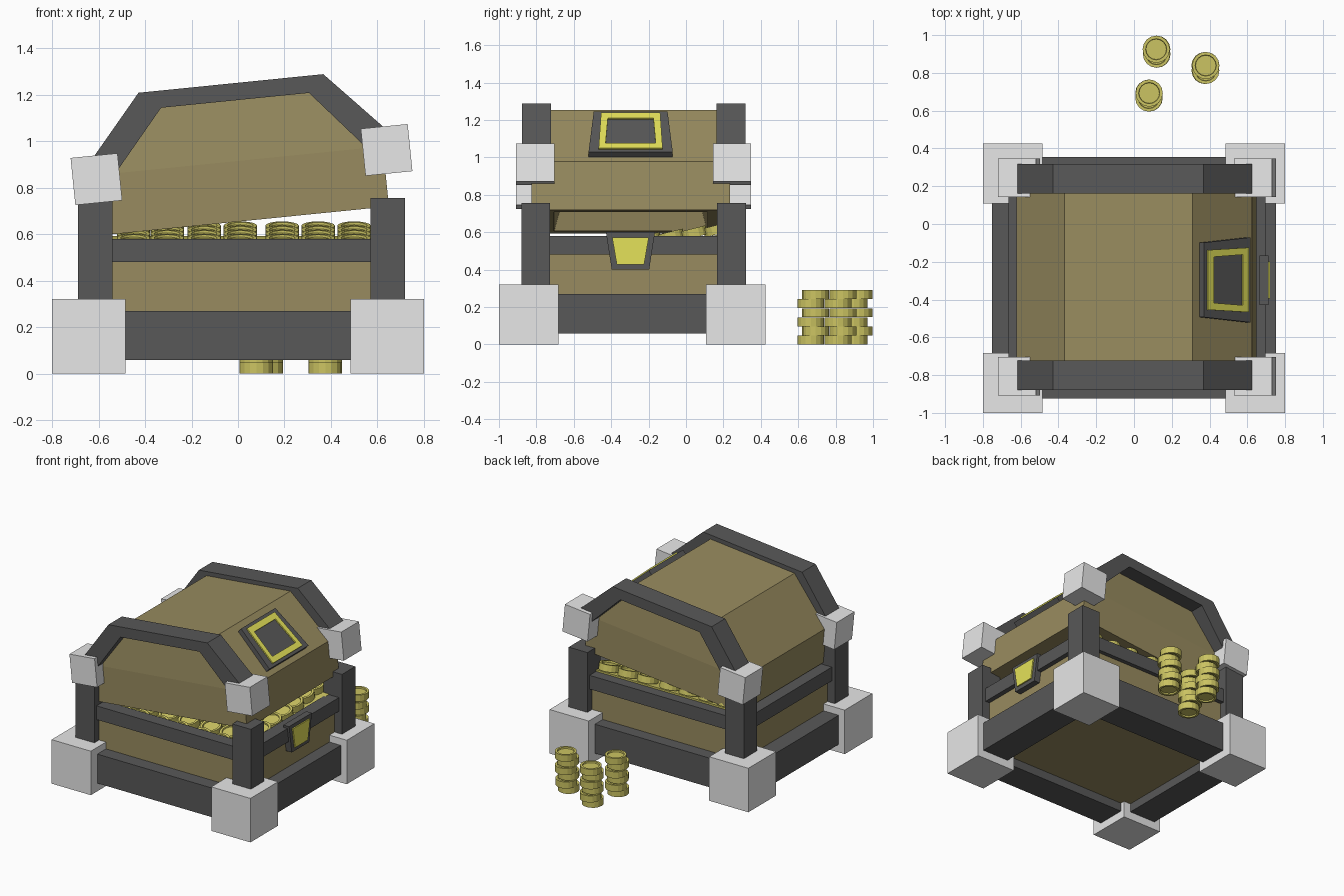
import bpy, bmesh, math, random
from mathutils import Matrix, Vector

if "Cube" in bpy.data.objects:
    bpy.data.objects.remove(bpy.data.objects["Cube"])

random.seed(4)


def material(name, rgb):
    m = bpy.data.materials.new(name)
    m.diffuse_color = (*rgb, 1)
    m.use_nodes = True
    m.node_tree.nodes["Principled BSDF"].inputs["Base Color"].default_value = m.diffuse_color
    return m


WOOD = material("wood", (0.315, 0.26, 0.115))
IRON = material("dark_iron", (0.098, 0.098, 0.098))
STEEL = material("pale_steel", (0.80, 0.80, 0.80))
GOLD = material("coin_gold", (0.60, 0.55, 0.122))
BRIGHT = material("bright_gold", (0.78, 0.76, 0.10))

CX, CY = 0.015, -0.28                      # chest centre
LID = Matrix.Translation((0.027, 0, 0.657)) @ Matrix.Rotation(math.radians(-5.75), 4, 'Y')


def finish(bm, name, mats, matrix=None):
    bmesh.ops.recalc_face_normals(bm, faces=bm.faces)
    if matrix:
        bm.transform(matrix)
    me = bpy.data.meshes.new(name)
    bm.to_mesh(me)
    bm.free()
    for m in mats:
        me.materials.append(m)
    ob = bpy.data.objects.new(name, me)
    bpy.context.collection.objects.link(ob)
    return ob


def box(name, x, y, z, mat, matrix=None):
    bm = bmesh.new()
    bmesh.ops.create_cube(bm, size=1)
    for v in bm.verts:
        v.co = [(a + b) / 2 + c * (b - a) for (a, b), c in zip((x, y, z), v.co)]
    return finish(bm, name, [mat], matrix)


def trapezoid(low, low_half, high, high_half):
    return [(-low_half, low), (low_half, low), (high_half, high), (-high_half, high)]


def plate(name, outline, z0, z1, mat, matrix, hole=None):
    """Four-sided plate in local xy, or a frame when a hole outline is given."""
    bm = bmesh.new()
    loops = [[[bm.verts.new((x, y, z)) for x, y in o] for z in (z0, z1)]
             for o in (outline, hole) if o]
    for a, b in loops:
        for i in range(4):
            j = (i + 1) % 4
            bm.faces.new((a[i], a[j], b[j], b[i]))
    for k in (0, 1):
        if hole:
            for i in range(4):
                j = (i + 1) % 4
                bm.faces.new((loops[0][k][i], loops[0][k][j], loops[1][k][j], loops[1][k][i]))
        else:
            bm.faces.new(loops[0][k])
    return finish(bm, name, [mat], matrix)


# Base: steel corners and posts
for sx in (-1, 1):
    for sy in (-1, 1):
        x, y = sorted((sx * 0.485, sx * 0.80)), sorted((sy * 0.395, sy * 0.713))
        box("base_corner", x, [v - 0.287 for v in y], (0, 0.32), STEEL)
        x, y = sorted((sx * 0.555, sx * 0.705)), sorted((sy * 0.447, sy * 0.60))
        box("corner_post", [v + CX for v in x], [v + CY for v in y], (0.2, 0.755), IRON)

# Sills, rails and walls in mirrored pairs
for s in (-1, 1):
    y = sorted((s * 0.43, s * 0.64))
    box("sill_long", (-0.6, 0.6), [v - 0.285 for v in y], (0.058, 0.27), IRON)
    x = sorted((s * 0.54, s * 0.752))
    box("sill_side", x, (-0.80, 0.23), (0.058, 0.27), IRON)
    y = sorted((s * 0.48, s * 0.575))
    box("rail_long", (-0.56, 0.59), [v + CY for v in y], (0.48, 0.58), IRON)
    x = sorted((s * 0.585, s * 0.68))
    box("rail_side", [v + CX for v in x], (-0.75, 0.19), (0.48, 0.58), IRON)
    y = sorted((s * 0.50, s * 0.545))
    box("wall_long", (-0.625, 0.655), [v + CY for v in y], (0.13, 0.575), WOOD)
    x = sorted((s * 0.60, s * 0.645))
    box("wall_side", [v + CX for v in x], (-0.78, 0.22), (0.13, 0.575), WOOD)
box("floor", (-0.62, 0.65), (-0.82, 0.26), (0.12, 0.16), WOOD)

# Clasp on the right side
turn = Matrix(((0, 0, 1, 0.675), (1, 0, 0, -0.297), (0, 1, 0, 0.40), (0, 0, 0, 1)))
plate("clasp", trapezoid(0, 0.1, 0.2, 0.131), -0.01, 0.036, IRON, turn)
plate("clasp_face", trapezoid(0.028, 0.073, 0.173, 0.098), 0.036, 0.045, BRIGHT, turn)

# Lid: wooden block with a tapered hollow underneath
half = [(0.626, 0), (0.626, 0.26), (0.34, 0.565)]
bm = bmesh.new()
rings = []
for side in (-1, 1):
    ring = []
    for u, w in half + [(-u, w) for u, w in reversed(half)]:
        inset = 0.03 * max(0, (w - 0.26) / 0.305)
        ring.append(bm.verts.new((u, -0.295 + side * (0.53 - inset), w)))
    bm.faces.new((ring[0], ring[1], ring[4], ring[5]))
    bm.faces.new(ring[1:5])
    rings.append(ring)
for i in range(5):
    bm.faces.new((rings[0][i], rings[0][i + 1], rings[1][i + 1], rings[1][i]))
under = bm.faces.new((rings[0][0], rings[0][5], rings[1][5], rings[1][0]))
bmesh.ops.recalc_face_normals(bm, faces=bm.faces)
bmesh.ops.inset_region(bm, faces=[under], thickness=0.12, use_even_offset=True)
bmesh.ops.inset_region(bm, faces=[under], thickness=0.09, use_even_offset=True)
for v in under.verts:
    v.co.z = 0.32
finish(bm, "lid", [WOOD], LID)

# Lid bands and their steel ends
SHIFT = 0.0125
outer = [(0.66, 0.305), (0.40, 0.595)]
inner = [(0.32, 0.521), (0.565, 0.235)]
band = (outer + [(-u, w) for u, w in reversed(outer)]
        + [(-u, w) for u, w in reversed(inner)] + inner)
band = [(u + (0.002 if w > 0.55 else SHIFT), w) for u, w in band]
for s in (-1, 1):
    bm = bmesh.new()
    rows = [[bm.verts.new((u, CY + s * d, w)) for u, w in band] for d in (0.442, 0.598)]
    for r in rows:
        for a, b in ((0, 1), (1, 2), (2, 3)):
            bm.faces.new((r[a], r[b], r[7 - b], r[7 - a]))
    for i in range(8):
        j = (i + 1) % 8
        bm.faces.new((rows[0][i], rows[0][j], rows[1][j], rows[1][i]))
    finish(bm, "lid_band", [IRON], LID)
    for t in (-1, 1):
        u = t * 0.628 + SHIFT
        y = sorted((CY + s * 0.424, CY + s * 0.628))
        box("lid_corner", (u - 0.1015, u + 0.1015), y, (0.141, 0.345), STEEL, LID)

# Framed plaque on the right slope of the lid
down = Vector((0.286, 0, -0.305)).normalized()
normal = Vector((0.305, 0, 0.286)).normalized()
slope = Matrix.Identity(4)
for i, axis in enumerate((Vector((0, 1, 0)), -down, normal)):
    slope.col[i] = (*axis, 0)
slope.col[3] = (0.34, -0.296, 0.565, 1)
slope = LID @ slope
plate("plaque", trapezoid(-0.38, 0.225, -0.05, 0.197), -0.01, 0.035, IRON, slope)
plate("plaque_frame", trapezoid(-0.36, 0.171, -0.071, 0.158), 0.035, 0.044, BRIGHT, slope,
      trapezoid(-0.319, 0.134, -0.115, 0.122))


# Coins with a raised rim
def coin_mesh():
    bm = bmesh.new()
    bmesh.ops.create_cone(bm, cap_ends=True, segments=16, radius1=0.072, radius2=0.072, depth=0.048)
    for f in [f for f in bm.faces if len(f.verts) > 4]:
        bmesh.ops.inset_region(bm, faces=[f], thickness=0.016)
        bmesh.ops.inset_region(bm, faces=[f], thickness=0.002, depth=-0.01)
    me = bpy.data.meshes.new("coin")
    bm.to_mesh(me)
    bm.free()
    me.materials.append(GOLD)
    return me


COIN = coin_mesh()


def coin(loc, rot=(0, 0, 0)):
    ob = bpy.data.objects.new("coin", COIN)
    ob.location, ob.rotation_euler = loc, rot
    bpy.context.collection.objects.link(ob)


# Stacks behind the chest
for x, y in ((0.081, 0.68), (0.119, 0.912), (0.378, 0.826)):
    for i in range(6):
        shift = 0.013 if i % 2 else -0.013
        coin((x + random.uniform(-0.003, 0.003), y + shift, 0.024 + i * 0.0485))

# Heap inside, rising toward the back, on a sloping bed
bed = box("coin_bed", (-0.585, 0.615), (-0.78, 0.22), (0.16, 0.5), GOLD)
for v in bed.data.vertices:
    if v.co.z > 0.4:
        v.co.z = 0.585 + 0.143 * (v.co.y - 0.165)
for x in (-0.45, -0.305, -0.146, 0.01, 0.19, 0.345, 0.50):
    for row in range(8):
        y = 0.165 - row * 0.1235
        coin((x, y, 0.614 - 0.143 * row * 0.1235), (0.25, 0, 0))
